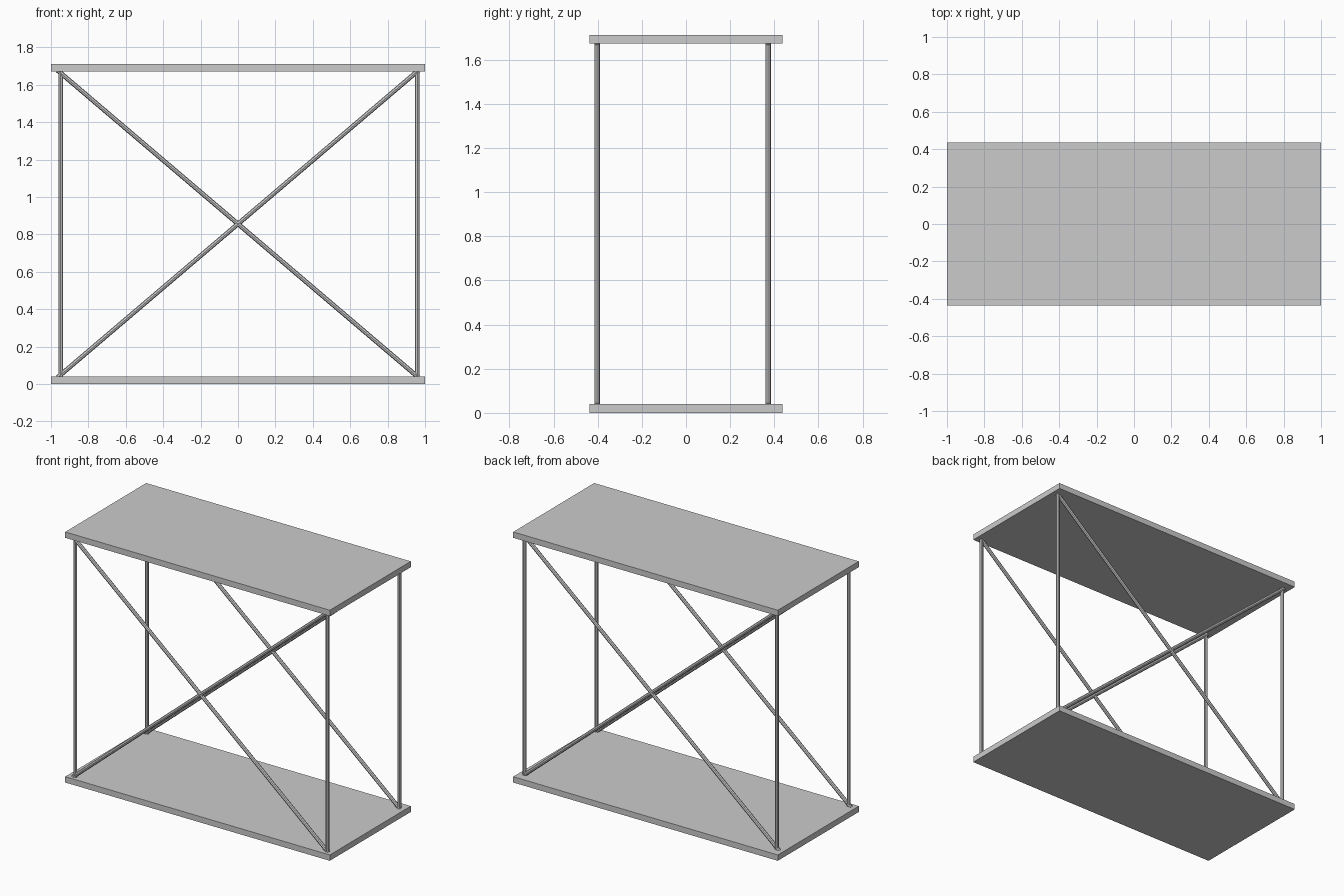
import bpy
from mathutils import Vector

if "Cube" in bpy.data.objects:
    bpy.data.objects.remove(bpy.data.objects["Cube"])

W, D, H, T = 2.0, 0.874, 1.712, 0.04   # overall size and board thickness
R = 0.0125                             # rod radius


def board(name, z):
    bpy.ops.mesh.primitive_cube_add(size=1, location=(0, 0, z))
    ob = bpy.context.object
    ob.name = name
    ob.scale = (W, D, T)
    bpy.ops.object.transform_apply(location=False, rotation=False, scale=True)


def rod(name, a, b):
    a, b = Vector(a), Vector(b)
    d = b - a
    bpy.ops.mesh.primitive_cylinder_add(vertices=8, radius=R, depth=d.length,
                                        location=(a + b) / 2)
    ob = bpy.context.object
    ob.name = name
    ob.rotation_mode = 'QUATERNION'
    ob.rotation_quaternion = d.to_track_quat('Z', 'Y')


# Bottom and top boards
board("bottom_shelf", T / 2)
board("top_shelf", H - T / 2)

# Upright posts and crossed braces on the front and back
low, high = T - 0.005, H - T + 0.005
for side, y in (("front", -0.403), ("back", 0.372)):
    for end, x in (("left", -0.948), ("right", 0.959)):
        rod(f"{side}_{end}_post", (x, y, low), (x, y, high))
    for end, s in (("rising", 1), ("falling", -1)):
        rod(f"{side}_{end}_brace", (-0.965 * s, y, low), (0.965 * s, y, high))
